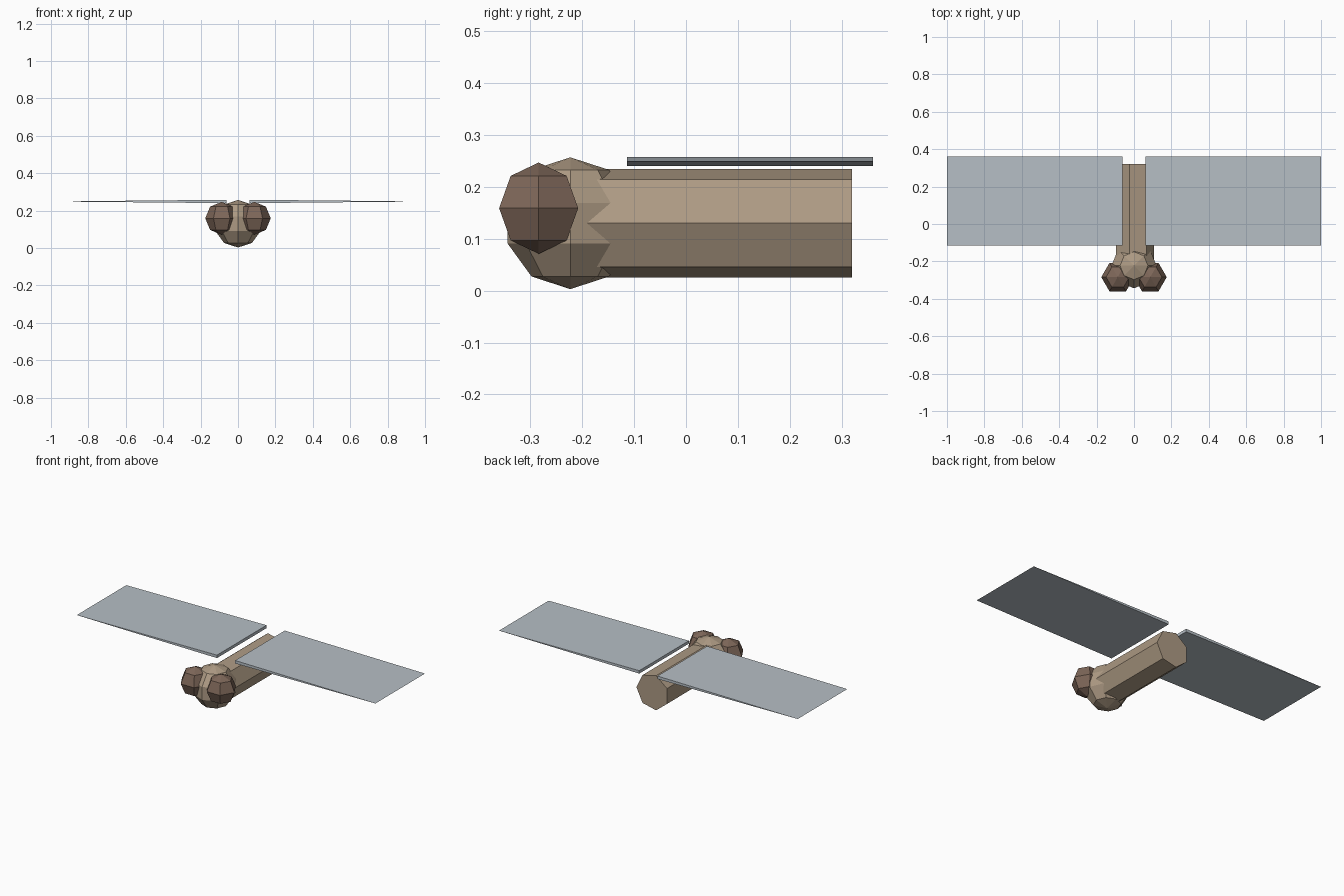
import bpy, bmesh, math

if "Cube" in bpy.data.objects:
    bpy.data.objects.remove(bpy.data.objects["Cube"])


def material(name, rgb):
    m = bpy.data.materials.new(name)
    m.diffuse_color = (*rgb, 1)
    m.use_nodes = True
    m.node_tree.nodes["Principled BSDF"].inputs["Base Color"].default_value = m.diffuse_color
    return m


TAN = material("tan", (0.42, 0.325, 0.23))
BROWN = material("brown", (0.205, 0.133, 0.098))
PALE = material("pale_grey", (0.47, 0.52, 0.56))


def finish(bm, name, mat):
    bmesh.ops.recalc_face_normals(bm, faces=bm.faces)
    me = bpy.data.meshes.new(name)
    bm.to_mesh(me)
    bm.free()
    me.materials.append(mat)
    ob = bpy.data.objects.new(name, me)
    bpy.context.collection.objects.link(ob)
    return ob


def prism(name, mat, profile, place):
    """Join a profile placed at both ends into a closed solid."""
    bm = bmesh.new()
    ends = [[bm.verts.new(place(p, e)) for p in profile] for e in (0, 1)]
    n = len(profile)
    for i in range(n):
        j = (i + 1) % n
        bm.faces.new((ends[0][i], ends[0][j], ends[1][j], ends[1][i]))
    for end in ends:
        bm.faces.new(end)
    return finish(bm, name, mat)


def ball(name, mat, centre, r, sides, bands):
    """Low-poly ball with a corner column facing +x."""
    bm = bmesh.new()
    cx, cy, cz = centre
    top = bm.verts.new((cx, cy, cz + r))
    bottom = bm.verts.new((cx, cy, cz - r))
    rings = []
    for k in range(1, bands):
        t = math.pi * k / bands
        rings.append([bm.verts.new((cx + r * math.sin(t) * math.cos(a),
                                    cy + r * math.sin(t) * math.sin(a),
                                    cz + r * math.cos(t)))
                      for a in (math.tau * i / sides for i in range(sides))])
    for i in range(sides):
        j = (i + 1) % sides
        bm.faces.new((top, rings[0][i], rings[0][j]))
        bm.faces.new((bottom, rings[-1][j], rings[-1][i]))
        for a, b in zip(rings, rings[1:]):
            bm.faces.new((a[i], b[i], b[j], a[j]))
    return finish(bm, name, mat)


# Seven-sided body running front to back
heptagon = [(0.1075 * math.cos(math.tau * i / 7), 0.1075 * math.sin(math.tau * i / 7))
            for i in range(7)]
prism("body", TAN, heptagon,
      lambda p, e: (p[0], (-0.21, 0.32)[e], 0.13 + p[1]))

# Faceted head
ball("head", TAN, (0, -0.223, 0.13), 0.127, 8, 5)

# Eyes and wedge-shaped wings, thick at the root and thin at the tip
for side, s in (("right", 1), ("left", -1)):
    ball(side + "_eye", BROWN, (s * 0.087, -0.284, 0.159), 0.088, 6, 4)
    prism(side + "_wing", PALE, [(0.061, 0.24), (1.0, 0.249), (0.061, 0.258)],
          lambda p, e: (s * p[0], (-0.114, 0.36)[e], p[1]))
